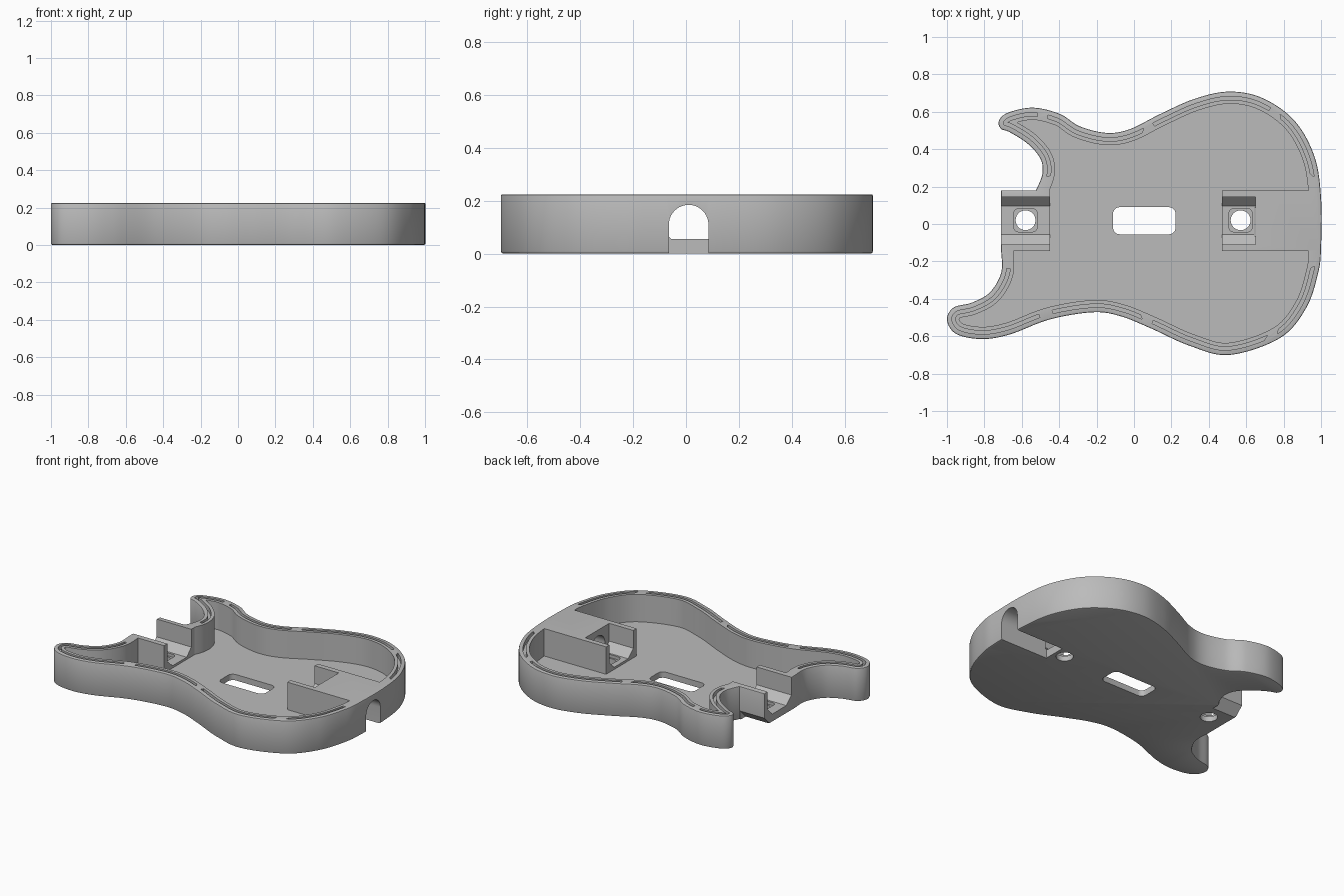
import bpy, bmesh, math
from mathutils import Vector
from mathutils.geometry import intersect_line_line_2d

if "Cube" in bpy.data.objects:
    bpy.data.objects.remove(bpy.data.objects["Cube"])

HEIGHT, FLOOR, WALL = 0.225, 0.04, 0.065

grey = bpy.data.materials.new("plain_grey")
grey.use_nodes = True
grey.diffuse_color = (0.5, 0.5, 0.5, 1)
grey.node_tree.nodes["Principled BSDF"].inputs["Base Color"].default_value = (0.5, 0.5, 0.5, 1)

# Outline control points, from the neck round the upper horn to the lower horn
control = [Vector(p) for p in (
    (-.524, .18), (-.49, .267), (-.50, .348), (-.567, .428), (-.663, .49), (-.712, .51),
    (-.722, .552), (-.674, .595), (-.54, .622), (-.396, .588), (-.29, .522), (-.144, .487),
    (-.02, .508), (.14, .588), (.326, .67), (.51, .708), (.69, .672), (.86, .55), (.965, .36),
    (1, .14), (1, -.12), (.985, -.26), (.92, -.45), (.78, -.61), (.51, -.70), (.3, -.652),
    (.086, -.556), (-.075, -.492), (-.22, -.472), (-.45, -.51), (-.663, -.59), (-.813, -.615),
    (-.95, -.588), (-1, -.513), (-.965, -.447), (-.866, -.42), (-.77, -.365), (-.71, -.26),
    (-.71, -.145))]


def smooth_path(pts, steps=10):
    """Catmull-Rom curve through an open list of points."""
    out = []
    ext = [pts[0]] + pts + [pts[-1]]
    for a, b, c, d in zip(ext, ext[1:], ext[2:], ext[3:]):
        for i in range(steps):
            t = i / steps
            out.append(0.5 * (2 * b + (c - a) * t + (2 * a - 5 * b + 4 * c - d) * t ** 2
                              + (3 * b - a - 3 * c + d) * t ** 3))
    return out


def straight(a, b, steps=14):
    return [a.lerp(b, i / steps) for i in range(steps)]


corner = Vector((-.71, .18))
outline = smooth_path(control) + straight(control[-1], corner) + straight(corner, control[0])


def shifted(dist):
    """Outline moved inward along its normals."""
    out = []
    for i, p in enumerate(outline):
        d = (outline[(i + 1) % len(outline)] - outline[i - 1]).normalized()
        out.append(p + Vector((d.y, -d.x)) * dist)
    return out


def inset(dist):
    """Inward offset with folded-over points and small crossings removed."""
    pts = [p for p in shifted(dist) if min((p - q).length for q in outline) > dist * 0.97]
    i = 0
    while i < len(pts) - 3:
        for j in range(min(i + 12, len(pts) - 2), i + 1, -1):
            hit = intersect_line_line_2d(pts[i], pts[i + 1], pts[j], pts[j + 1])
            if hit:
                pts[i + 1:j + 1] = [hit]
                break
        i += 1
    return pts


def make_object(name, bm):
    bmesh.ops.recalc_face_normals(bm, faces=bm.faces)
    mesh = bpy.data.meshes.new(name)
    bm.to_mesh(mesh)
    bm.free()
    mesh.materials.append(grey)
    obj = bpy.data.objects.new(name, mesh)
    bpy.context.scene.collection.objects.link(obj)
    return obj


def loft(name, rings):
    bm = bmesh.new()
    loops = [[bm.verts.new(p) for p in ring] for ring in rings]
    for low, high in zip(loops, loops[1:]):
        for i in range(len(low)):
            bm.faces.new((low[i - 1], low[i], high[i], high[i - 1]))
    # Triangulated caps keep the concave ends clean
    caps = [bm.faces.new(loops[0]), bm.faces.new(loops[-1])]
    bmesh.ops.triangulate(bm, faces=caps, ngon_method='EAR_CLIP')
    return make_object(name, bm)


def upright(name, pts, z0, z1):
    return loft(name, [[(p[0], p[1], z) for p in pts] for z in (z0, z1)])


def lengthwise(name, pts, x0, x1):
    return loft(name, [[(x, p[0], p[1]) for p in pts] for x in (x0, x1)])


def rounded(x0, x1, y0, y1, r, steps=6):
    pts = []
    for k, (cx, cy) in enumerate(((x1 - r, y1 - r), (x0 + r, y1 - r), (x0 + r, y0 + r), (x1 - r, y0 + r))):
        for i in range(steps + 1):
            a = math.pi / 2 * (k + i / steps)
            pts.append((cx + r * math.cos(a), cy + r * math.sin(a)))
    return pts


def volume(mesh):
    bm = bmesh.new()
    bm.from_mesh(mesh)
    size = bm.calc_volume()
    bm.free()
    return size


def cut(target, cutter):
    """Subtract the cutter with the first solver that gives a sound solid."""
    before = volume(target.data)
    mod = target.modifiers.new("cut", 'BOOLEAN')
    mod.operation, mod.object = 'DIFFERENCE', cutter
    for solver in ('EXACT', 'MANIFOLD', 'FLOAT'):
        mod.solver = solver
        bpy.context.view_layer.update()
        graph = bpy.context.evaluated_depsgraph_get()
        mesh = bpy.data.meshes.new_from_object(target.evaluated_get(graph))
        if before * 0.25 < volume(mesh) < before * 0.9999:
            target.data = mesh
            break
    target.modifiers.clear()
    bpy.data.objects.remove(cutter)


# Solid body with softened top and bottom edges
edge = ((.01, 0), (.003, .003), (0, .01), (0, HEIGHT - .008), (.002, HEIGHT - .002), (.008, HEIGHT))
body = loft("guitar_body_shell", [[(p.x, p.y, z) for p in shifted(d)] for d, z in edge])

# Hollow, leaving the neck saddle and the tail block standing
hollow = upright("hollow", inset(WALL), FLOOR, 0.4)
for x0, x1 in ((-1.2, -.45), (.47, 1.2)):
    box = ((x0, -.145), (x1, -.145), (x1, .18), (x0, .18))
    cut(hollow, upright("kept_block", box, -.2, .6))
cut(body, hollow)

# Broken groove along the rim
gaps = {True: (-.49, .08, .755), False: (-.47, .07, .74)}


def groove_label(p):
    if -.225 < p.y < .25:
        return None
    side = p.y > 0
    if side and p.x < -.4 and p.y < .47:
        return side, 0
    if any(abs(p.x - g) < .02 for g in gaps[side]):
        return None
    return side, sum(p.x > g for g in gaps[side])


def groove_runs(dist):
    runs = {}
    for p in inset(dist):
        runs.setdefault(groove_label(p), []).append(p)
    return runs


outer_runs, inner_runs = groove_runs(.026), groove_runs(.044)
for label, run in outer_runs.items():
    if label and label in inner_runs:
        cut(body, upright("groove", run + inner_runs[label][::-1], HEIGHT - .03, .45))

# Neck saddle and tail pocket channels
channel = ((-.11, .4), (-.11, .105), (-.055, .055), (.096, .055), (.145, .105), (.145, .4))
cut(body, lengthwise("neck_channel", channel, -.9, -.4))
cut(body, lengthwise("tail_channel", channel, .4, .65))

# Arched tunnel through the tail end
arch = [(-.065, -.1)] + [(.01 - .075 * math.cos(math.pi * i / 20), .11 + .075 * math.sin(math.pi * i / 20))
                         for i in range(21)] + [(.085, -.1)]
cut(body, lengthwise("tail_tunnel", arch, .645, 1.2))

# Sloped underside of the neck saddle
cut(body, lengthwise("saddle_slope", ((.11, -.01), (.19, .07), (.3, .07), (.3, -.01)), -.9, -.53))

# Bolt holes with square recesses, and the centre slot
for x in (-.58, .57):
    cut(body, upright("recess", rounded(x - .062, x + .062, -.042, .082, .025), .035, .15))
    hole = [(x + .053 * math.cos(math.tau * i / 32), .02 + .053 * math.sin(math.tau * i / 32)) for i in range(32)]
    cut(body, upright("hole", hole, -.1, .15))
cut(body, upright("slot", rounded(-.112, .222, -.055, .09, .035), -.1, .15))

bpy.ops.object.select_all(action='DESELECT')
body.select_set(True)
bpy.context.view_layer.objects.active = body
bpy.ops.object.shade_smooth_by_angle(angle=math.radians(30))
